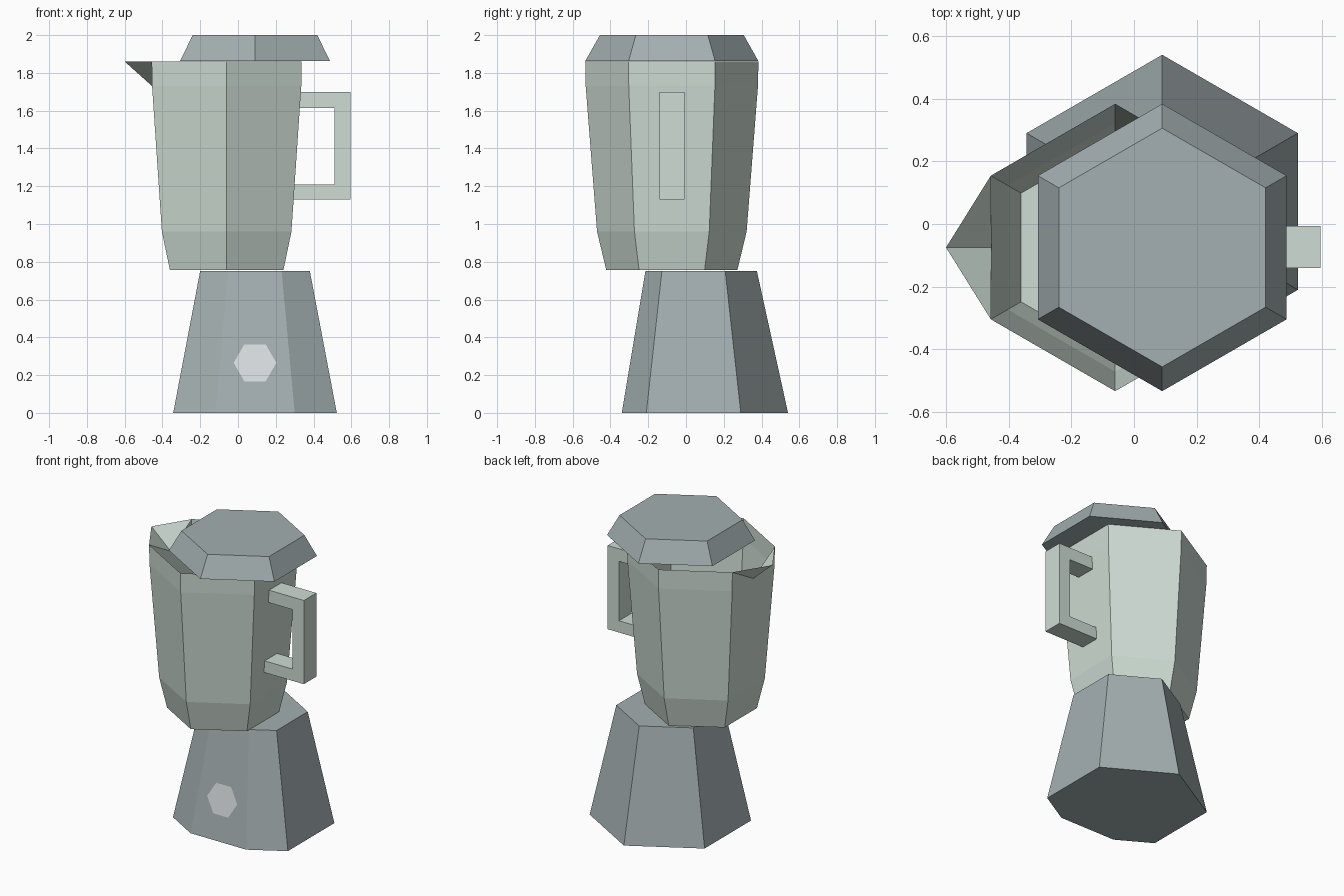
import bpy, bmesh, math

if "Cube" in bpy.data.objects:
    bpy.data.objects.remove(bpy.data.objects["Cube"])

def material(name, rgb):
    m = bpy.data.materials.new(name)
    m.diffuse_color = (*rgb, 1)
    m.use_nodes = True
    m.node_tree.nodes["Principled BSDF"].inputs["Base Color"].default_value = m.diffuse_color
    return m

GREY = material("grey_plastic", (0.37, 0.43, 0.44))
GREEN = material("pale_green", (0.62, 0.72, 0.66))
LIGHT = material("light_grey", (0.70, 0.74, 0.75))

def finish(bm, name, mat):
    bmesh.ops.recalc_face_normals(bm, faces=bm.faces)
    me = bpy.data.meshes.new(name)
    bm.to_mesh(me)
    bm.free()
    me.materials.append(mat)
    ob = bpy.data.objects.new(name, me)
    bpy.context.collection.objects.link(ob)
    return ob

def hexagon(r):
    # corners at 30, 90, 150 ... degrees, so side 2 faces -x
    return [(r * math.cos(math.radians(30 + 60 * k)),
             r * math.sin(math.radians(30 + 60 * k))) for k in range(6)]

def loft(rings, skip=(), top=True):
    """Join stacked outlines; rings = [(points, centre, z)]; skip = (layer, side) left open."""
    bm = bmesh.new()
    loops = [[bm.verts.new((x + c[0], y + c[1], z)) for x, y in pts] for pts, c, z in rings]
    for i, (a, b) in enumerate(zip(loops, loops[1:])):
        for k in range(len(a)):
            n = (k + 1) % len(a)
            if (i, k) not in skip:
                bm.faces.new((a[k], a[n], b[n], b[k]))
    bm.faces.new(loops[0])
    if top:
        bm.faces.new(loops[-1])
    return bm, loops

# Motor base: tapered hexagon with its front corner cut flat
outline = hexagon(0.5)
outline[4:5] = [(-0.21, -0.38), (0.21, -0.38)]
centre = (0.09, 0.04)
upper = [(x * 0.67, y * 0.67) for x, y in outline]
bm, _ = loft([(outline, centre, 0), (upper, centre, 0.752)])
finish(bm, "base", GREY)

# Button: flat hexagon lying on the sloped front face
bm = bmesh.new()
verts = []
for k in range(6):
    a = math.radians(60 * k)
    z = 0.265 + 0.113 * math.sin(a)
    verts.append(bm.verts.new((0.09 + 0.113 * math.cos(a), -0.343 + 0.1254 * z / 0.752, z)))
bm.faces.new(verts)
button = finish(bm, "button", LIGHT)
if button.data.polygons[0].normal.y > 0:
    button.data.flip_normals()

# Jug: open, thin-walled hexagon with a pinched spout on the left side
centre = (-0.06, -0.075)
bm, loops = loft([(hexagon(r), centre, z) for r, z in
                  ((0.347, 0.756), (0.396, 0.96), (0.456, 1.73), (0.4585, 1.86))],
                 skip={(2, 2), (1, 2)}, top=False)
low, mid, rim = loops[1:]
tip = bm.verts.new((-0.6, -0.075, 1.86))
crease = bm.verts.new((-0.455, -0.075, 1.73))
bm.faces.new((low[2], low[3], mid[3], crease, mid[2]))
for k in (2, 3):
    bm.faces.new((mid[k], crease, rim[k]))
    bm.faces.new((crease, tip, rim[k]))
finish(bm, "jug", GREEN)

# Handle: C-shaped profile extruded sideways
profile = [(0.328, 1.70), (0.595, 1.70), (0.595, 1.13), (0.288, 1.13),
           (0.293, 1.21), (0.51, 1.21), (0.51, 1.615), (0.322, 1.615)]
bm = bmesh.new()
face = bm.faces.new([bm.verts.new((x, -0.141, z)) for x, z in profile])
new = bmesh.ops.extrude_face_region(bm, geom=[face])["geom"]
bmesh.ops.translate(bm, vec=(0, 0.134, 0), verts=[v for v in new if isinstance(v, bmesh.types.BMVert)])
finish(bm, "handle", GREEN)

# Lid: bevelled hexagon, shifted to the right on the jug
centre = (0.09, -0.075)
bm, _ = loft([(hexagon(0.4585), centre, 1.862), (hexagon(0.381), centre, 2.0)])
finish(bm, "lid", GREY)
